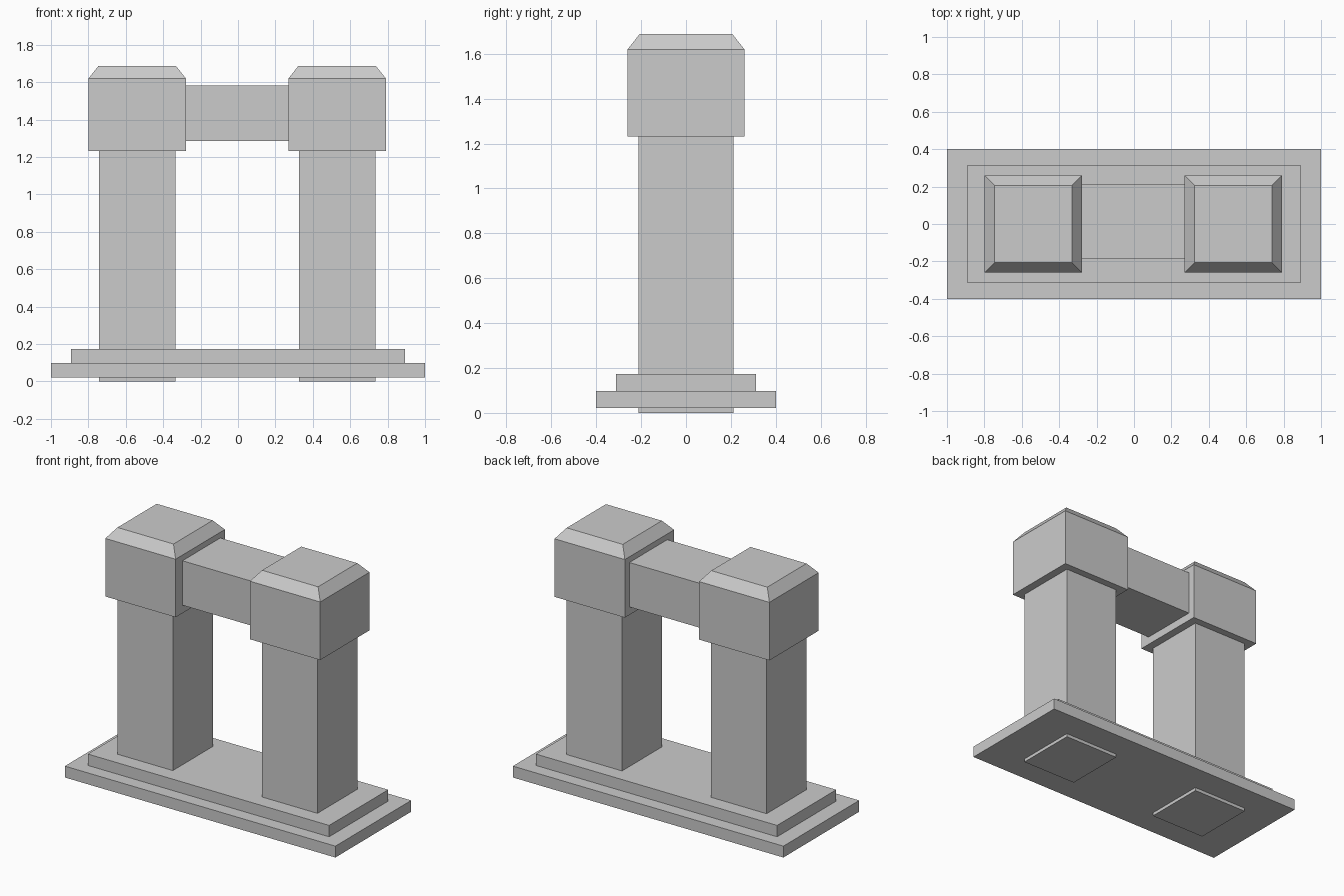
import bpy, bmesh

if "Cube" in bpy.data.objects:
    bpy.data.objects.remove(bpy.data.objects["Cube"])


def box(name, x, y, z, top_inset=None):
    """Box from (min, max) ranges; top_inset=(inset, height) adds a sloped crown."""
    bm = bmesh.new()
    bmesh.ops.create_cube(bm, size=1)
    for v in bm.verts:
        v.co = [r[0] if c < 0 else r[1] for c, r in zip(v.co, (x, y, z))]
    if top_inset:
        inset, height = top_inset
        top = max(bm.faces, key=lambda f: f.calc_center_median().z)
        new = bmesh.ops.extrude_discrete_faces(bm, faces=[top])["faces"][0]
        cx, cy = sum(x) / 2, sum(y) / 2
        for v in new.verts:
            v.co.x += inset if v.co.x < cx else -inset
            v.co.y += inset if v.co.y < cy else -inset
            v.co.z += height
    bmesh.ops.recalc_face_normals(bm, faces=bm.faces)
    mesh = bpy.data.meshes.new(name)
    bm.to_mesh(mesh)
    bm.free()
    obj = bpy.data.objects.new(name, mesh)
    bpy.context.collection.objects.link(obj)
    return obj


# Stepped base
box("base_lower_step", (-1, 1), (-0.4, 0.4), (0.022, 0.098))
box("base_upper_step", (-0.892, 0.892), (-0.312, 0.312), (0.098, 0.174))

# Pillars pass through the base; each carries a block with a sloped crown
for side, cx in (("left", -0.539), ("right", 0.530)):
    box(f"{side}_pillar", (cx - 0.205, cx + 0.205), (-0.211, 0.211), (0, 1.25))
    box(f"{side}_capital", (cx - 0.26, cx + 0.26), (-0.26, 0.26), (1.232, 1.62),
        top_inset=(0.053, 0.067))

# Crossbeam, set slightly back between the capitals
box("crossbeam", (-0.30, 0.29), (-0.188, 0.212), (1.285, 1.582))
